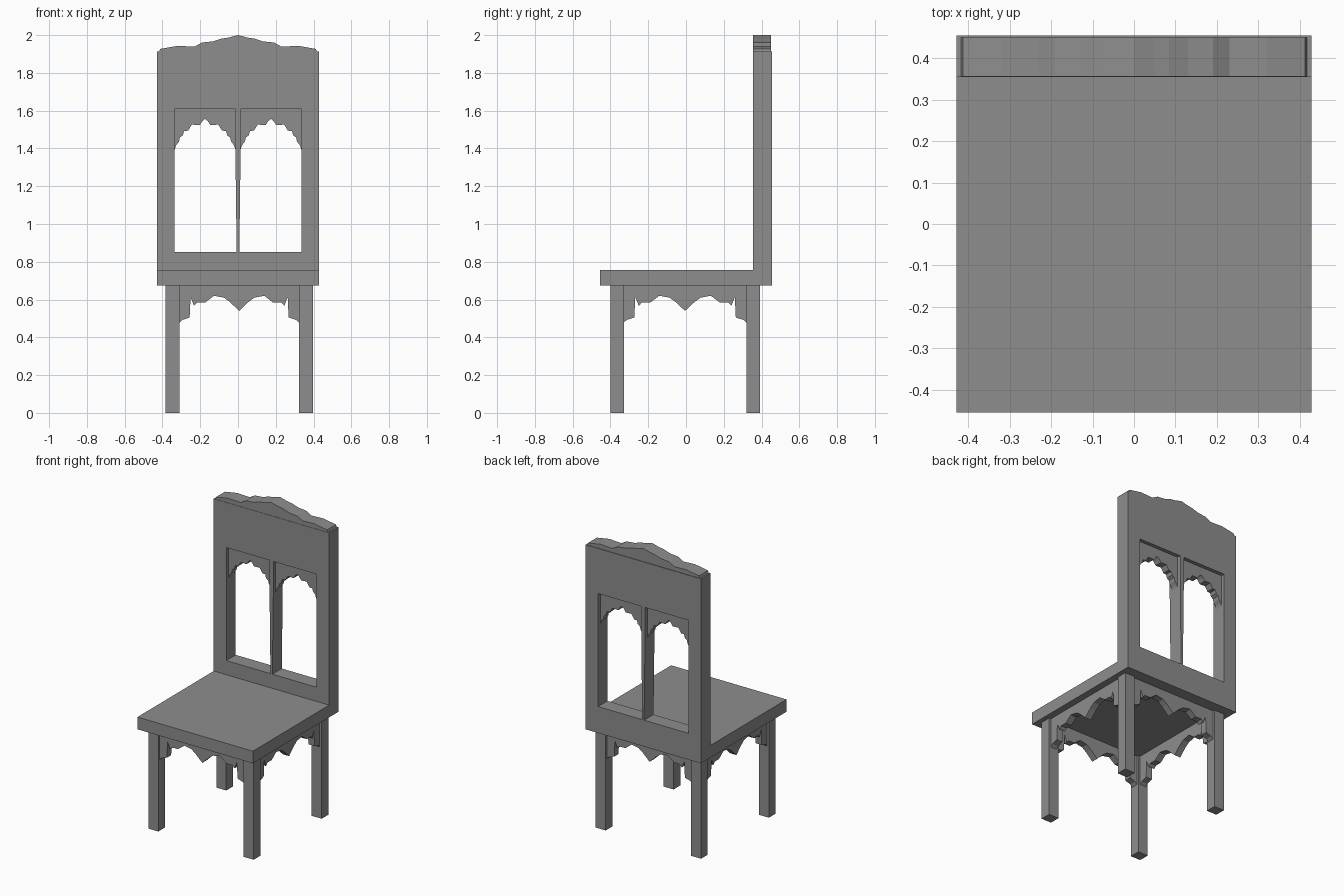
import bpy
import bmesh
from mathutils import Matrix, Vector

cube = bpy.data.objects.get("Cube")
if cube:
    bpy.data.objects.remove(cube, do_unlink=True)

GREY = (0.27, 0.27, 0.27, 1.0)
grey = bpy.data.materials.new("plain grey")
grey.use_nodes = True
grey.diffuse_color = GREY
grey.node_tree.nodes["Principled BSDF"].inputs["Base Color"].default_value = GREY


def prism(name, outline, centre, depth, turned=False):
    """Extrude an outline of (across, height) points; turned runs it along y."""
    bm = bmesh.new()
    face = bm.faces.new([bm.verts.new((u, -depth / 2, z)) for u, z in outline])
    grown = bmesh.ops.extrude_face_region(bm, geom=[face])["geom"]
    moved = [v for v in grown if isinstance(v, bmesh.types.BMVert)]
    bmesh.ops.translate(bm, verts=moved, vec=(0, depth, 0))
    bmesh.ops.recalc_face_normals(bm, faces=bm.faces)
    if turned:
        bm.transform(Matrix.Rotation(1.5707963, 4, 'Z'))
    bm.transform(Matrix.Translation(Vector((*centre, 0))))
    mesh = bpy.data.meshes.new(name)
    bm.to_mesh(mesh)
    bm.free()
    mesh.materials.append(grey)
    ob = bpy.data.objects.new(name, mesh)
    bpy.context.collection.objects.link(ob)
    return ob


def rect(half, low, high):
    return [(-half, low), (half, low), (half, high), (-half, high)]


def mirrored(half_profile):
    """Centre-to-right profile made into a full left-to-right line."""
    return [(-u, z) for u, z in reversed(half_profile) if u > 0] + half_profile


# Main heights and positions
SEAT_LOW, SEAT_TOP, BACK_TOP = 0.675, 0.757, 1.912
HALF_W, HALF_D = 0.428, 0.454
BACK_FRONT = 0.354
BACK_Y = (BACK_FRONT + HALF_D) / 2
BACK_DEPTH = HALF_D - BACK_FRONT

# Seat slab
prism("seat", rect(HALF_W, SEAT_LOW, SEAT_TOP),
      (0, (BACK_FRONT - HALF_D) / 2), BACK_FRONT + HALF_D)

# Back panel with two windows that leave a tapering middle post
back = prism("back_panel", rect(HALF_W, SEAT_LOW, BACK_TOP), (0, BACK_Y), BACK_DEPTH)
for s in (-1, 1):
    window = [(0.335, 0.852), (0.335, 1.61), (0.014, 1.61), (0.014, 1.395), (0.007, 0.852)]
    cutter = prism("window_cutter", [(s * u, z) for u, z in window], (0, BACK_Y), 0.3)
    cutter.hide_render = True
    mod = back.modifiers.new("window", 'BOOLEAN')
    mod.operation = 'DIFFERENCE'
    mod.solver = 'EXACT'
    mod.object = cutter
    bpy.context.view_layer.objects.active = back
    bpy.ops.object.modifier_apply(modifier=mod.name)
    bpy.data.objects.remove(cutter, do_unlink=True)

# Scalloped arches, recessed in the tops of the windows
arch = mirrored([(0, 1.556), (0.014, 1.545), (0.028, 1.524), (0.07, 1.526),
                 (0.09, 1.494), (0.111, 1.493), (0.117, 1.47), (0.133, 1.458),
                 (0.138, 1.437), (0.154, 1.415), (0.1605, 1.395)])
for side, s in (("right", -1), ("left", 1)):
    prism(side + "_arch", arch + [(0.1605, 1.61), (-0.1605, 1.61)],
          (s * 0.1745, BACK_Y), 0.05)

# Carved crest on the back
crest = mirrored([(0, 2.0), (0.05, 1.987), (0.085, 1.982), (0.13, 1.967),
                  (0.19, 1.961), (0.23, 1.939), (0.32, 1.943), (0.412, 1.927),
                  (0.418, 1.911)])
prism("crest", crest, (0, BACK_Y - 0.001), BACK_DEPTH - 0.006)

# Legs
MID_X, MID_Y = 0.006, -0.005
LEG_X, LEG_Y = 0.354, 0.36
for end, sy in (("front", -1), ("back", 1)):
    for side, sx in (("right", -1), ("left", 1)):
        prism(f"{end}_{side}_leg", rect(0.037, 0, SEAT_LOW),
              (MID_X + sx * LEG_X, MID_Y + sy * LEG_Y), 0.071)

# Carved aprons between the legs
carving = mirrored([(0, 0.54), (0.048, 0.586), (0.08, 0.61), (0.133, 0.62),
                    (0.18, 0.584), (0.223, 0.584), (0.239, 0.567), (0.257, 0.613),
                    (0.262, 0.505), (0.302, 0.492), (0.317, 0.477)])
apron = carving + [(0.317, SEAT_LOW), (-0.317, SEAT_LOW)]
long_apron = [(u * 0.325 / 0.317, z) for u, z in apron]
for end, side, s in (("front", "right", -1), ("back", "left", 1)):
    prism(end + "_apron", apron, (MID_X, MID_Y + s * LEG_Y), 0.045)
    prism(side + "_apron", long_apron, (MID_X + s * LEG_X, MID_Y), 0.045, turned=True)
